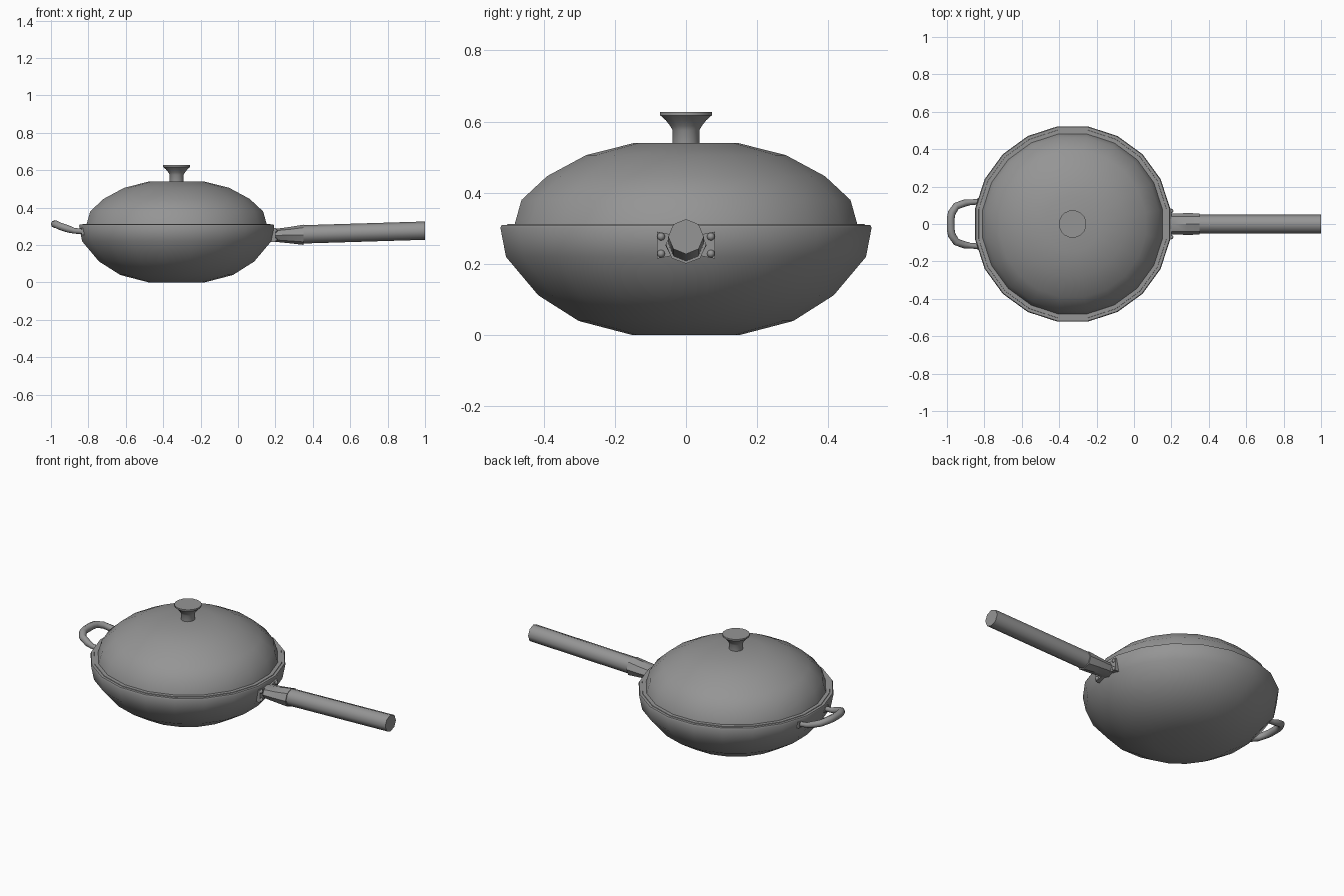
import bpy, bmesh, math
from mathutils import Vector

if "Cube" in bpy.data.objects:
    bpy.data.objects.remove(bpy.data.objects["Cube"])

CX = -0.328  # pan centre along x

grey = bpy.data.materials.new("plain grey")
grey.use_nodes = True
grey.diffuse_color = (0.3, 0.3, 0.3, 1)
grey.node_tree.nodes["Principled BSDF"].inputs["Base Color"].default_value = (0.3, 0.3, 0.3, 1)


def finish(name, bm, angle=40):
    bmesh.ops.remove_doubles(bm, verts=bm.verts, dist=1e-5)
    bmesh.ops.recalc_face_normals(bm, faces=bm.faces)
    mesh = bpy.data.meshes.new(name)
    bm.to_mesh(mesh)
    bm.free()
    mesh.materials.append(grey)
    ob = bpy.data.objects.new(name, mesh)
    bpy.context.collection.objects.link(ob)
    bpy.ops.object.select_all(action='DESELECT')
    bpy.context.view_layer.objects.active = ob
    ob.select_set(True)
    bpy.ops.object.shade_smooth_by_angle(angle=math.radians(angle))
    return ob


def loft(name, rings, angle=40, closed=False):
    """Skin a list of equal point rings, capping both ends unless closed."""
    bm = bmesh.new()
    rows = [[bm.verts.new(p) for p in ring] for ring in rings]
    n = len(rows[0])
    pairs = list(zip(rows, rows[1:])) + ([(rows[-1], rows[0])] if closed else [])
    for a, b in pairs:
        for i in range(n):
            j = (i + 1) % n
            bm.faces.new((a[i], a[j], b[j], b[i]))
    if not closed:
        bm.faces.new(rows[0])
        bm.faces.new(rows[-1])
    return finish(name, bm, angle)


def turned(name, profile, sides=20, angle=40):
    """Revolve (radius, height) pairs about the pan axis."""
    turn = [2 * math.pi * (i + 0.5) / sides for i in range(sides)]
    return loft(name, [[(CX + r * math.cos(a), r * math.sin(a), z) for a in turn]
                       for r, z in profile], angle)


def x_ring(x, z, ry, rz, sides=8):
    """Upright ring across the x axis."""
    turn = [2 * math.pi * i / sides for i in range(sides)]
    return [(x, ry * math.cos(a), z + rz * math.sin(a)) for a in turn]


def tube(name, path, radii, sides=8):
    pts = [Vector(p) for p in path]
    rings = []
    for i, p in enumerate(pts):
        d = (pts[min(i + 1, len(pts) - 1)] - pts[max(i - 1, 0)]).normalized()
        u = d.cross(Vector((0, 0, 1))).normalized()
        v = d.cross(u)
        turn = [2 * math.pi * k / sides for k in range(sides)]
        rings.append([p + radii[i] * (u * math.cos(a) + v * math.sin(a)) for a in turn])
    return loft(name, rings, 50)


# Pan with a thick stepped rim and an inner wall
turned("pan_bowl", [(.15, 0), (.305, .04), (.42, .112), (.512, .22), (.528, .302),
                    (.524, .31), (.508, .31), (.504, .302), (.49, .225),
                    (.40, .13), (.29, .06), (.14, .02)])

# Domed lid shell
turned("lid", [(.13, .52), (.27, .488), (.375, .43), (.45, .37), (.475, .305),
               (.51, .305), (.508, .313), (.487, .313), (.468, .38), (.395, .447),
               (.284, .506), (.148, .54)])

# Flared knob
turned("lid_knob", [(.038, .535), (.038, .575), (.045, .588), (.058, .604),
                    (.074, .618), (.074, .627)], 16)

# Long handle: narrow socket widening to the ferrule, then the grip
loft("handle_socket", [x_ring(.16, .252, .056, .034), x_ring(.21, .252, .056, .036),
                       x_ring(.28, .253, .058, .044), x_ring(.35, .255, .057, .054)], 30)
loft("handle_grip", [x_ring(.345, .257, .05, .049), x_ring(1.0, .277, .05, .049)], 50)


def plate(name, x0, x1, y0, y1, h0, h1, z):
    """Flared mounting plate, half height h0 at y0 and h1 at y1."""
    return loft(name, [[(x, y0, z - h0), (x, y1, z - h1), (x, y1, z + h1), (x, y0, z + h0)]
                       for x in (x0, x1)])


def rivet(name, x, y, z, r=.011):
    bm = bmesh.new()
    bmesh.ops.create_uvsphere(bm, u_segments=8, v_segments=6, radius=r)
    bmesh.ops.translate(bm, verts=bm.verts, vec=(x, y, z))
    return finish(name, bm, 60)


# Mounting plate wings and rivets, one pair each side of the socket
for side, label in ((1, "back"), (-1, "front")):
    plate(label + "_mount_wing", .15, .2, side * .02, side * .082, .026, .038, .253)
    for dz, level in ((.024, "upper"), (-.024, "lower")):
        rivet(f"{label}_{level}_rivet", .2, side * .07, .253 + dz)

# Small loop handle on the opposite side
half = [(-.82, .12, .272), (-.875, .116, .276), (-.905, .112, .285), (-.95, .096, .3),
        (-.974, .06, .311), (-.98, .03, .312)]
path = half + [(x, -y, z) for x, y, z in reversed(half)]
radii = [.015, .015, .019, .02, .021, .021]
tube("loop_handle", path, radii + radii[::-1])
for side, label in ((1, "back"), (-1, "front")):
    plate(label + "_loop_mount", -.838, -.8, side * .1, side * .138, .018, .018, .272)
